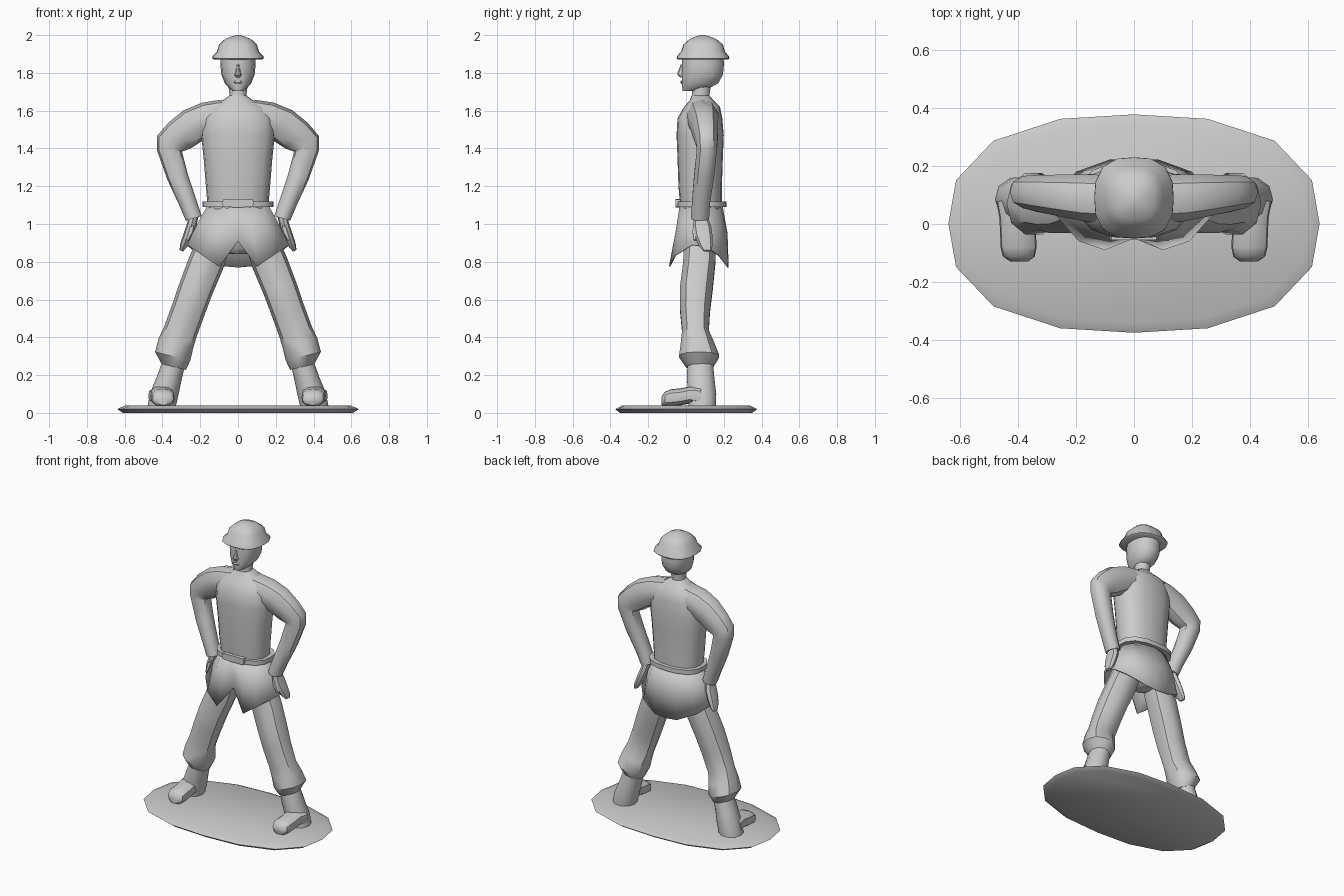
import bpy, bmesh
from math import cos, sin, pi, radians
from mathutils import Vector


def make(name, rings, caps=True, mirror=False, solid=0):
    """Skin a list of closed point rings."""
    bm = bmesh.new()
    loops = [[bm.verts.new(p) for p in r] for r in rings]
    n = len(loops[0])
    for a, b in zip(loops, loops[1:]):
        for i in range(n):
            j = (i + 1) % n
            bm.faces.new((a[i], a[j], b[j], b[i]))
    if caps:
        bm.faces.new(loops[0])
        bm.faces.new(loops[-1])
    bmesh.ops.recalc_face_normals(bm, faces=bm.faces[:])
    me = bpy.data.meshes.new(name)
    bm.to_mesh(me)
    bm.free()
    ob = bpy.data.objects.new(name, me)
    bpy.context.collection.objects.link(ob)
    if mirror:
        ob.modifiers.new("mirror", 'MIRROR').use_mirror_merge = False
    if solid:
        ob.modifiers.new("thickness", 'SOLIDIFY').thickness = solid
    return ob


def ring(c, u, v, n=12, e=2.0):
    """Superellipse ring around c with half-axes u and v."""
    c, u, v = Vector(c), Vector(u), Vector(v)
    pts = []
    for i in range(n):
        a = 2 * pi * i / n
        k = (abs(cos(a)) ** e + abs(sin(a)) ** e) ** (-1 / e)
        pts.append(c + u * k * cos(a) + v * k * sin(a))
    return pts


def stack(rows, n=16, e=2.0):
    """Level rings from (z, half width, front y, back y)."""
    return [ring((0, (f + b) / 2, z), (w, 0, 0), (0, (b - f) / 2, 0), n, e) for z, w, f, b in rows]


def limb(rows, n=10, e=2.2):
    """Rings from (x, y, z, half width, half depth, tilt in degrees)."""
    return [ring((x, y, z), (w * cos(radians(t)), 0, w * sin(radians(t))), (0, d, 0), n, e)
            for x, y, z, w, d, t in rows]


# oval ground plate
make("base_plate", stack([(0.0, 0.61, -0.35, 0.35), (0.02, 0.64, -0.375, 0.378),
                          (0.038, 0.60, -0.34, 0.34)], 16, 2.5))

# torso with sloping shoulders
make("torso", stack([(1.08, 0.16, -0.03, 0.19), (1.2, 0.17, -0.04, 0.19), (1.35, 0.182, -0.045, 0.195),
                     (1.47, 0.195, -0.05, 0.2), (1.56, 0.19, -0.045, 0.192), (1.62, 0.15, -0.01, 0.18),
                     (1.655, 0.08, 0.02, 0.145), (1.68, 0.045, 0.03, 0.125)], 16, 2.5))

# neck, head, nose, lips and ears
make("neck", stack([(1.64, 0.055, 0.02, 0.13), (1.68, 0.044, 0.03, 0.125), (1.76, 0.055, 0.03, 0.14)], 10))
make("head", stack([(1.705, 0.028, -0.018, 0.06), (1.722, 0.05, -0.022, 0.13), (1.745, 0.07, -0.022, 0.172),
                    (1.79, 0.088, -0.024, 0.197), (1.84, 0.093, -0.024, 0.202), (1.92, 0.09, -0.02, 0.2)], 14, 2.3))
make("nose", stack([(1.775, 0.012, -0.03, 0.0), (1.79, 0.019, -0.046, 0.0),
                    (1.80, 0.014, -0.045, 0.0), (1.845, 0.008, -0.028, 0.0)], 8))
make("lips", stack([(1.742, 0.016, -0.026, 0.0), (1.75, 0.026, -0.03, 0.0), (1.76, 0.014, -0.027, 0.0)], 8))

# helmet dome and flared brim
make("helmet", stack([(1.87, 0.125, -0.04, 0.222), (1.877, 0.137, -0.05, 0.23), (1.888, 0.135, -0.048, 0.228),
                      (1.912, 0.112, -0.026, 0.206), (1.95, 0.1, -0.014, 0.196), (1.978, 0.07, 0.018, 0.162),
                      (1.993, 0.035, 0.05, 0.125), (2.0, 0.01, 0.075, 0.1)], 16, 2.8))

# belt and buckle
make("belt", stack([(1.09, 0.188, -0.05, 0.215), (1.12, 0.188, -0.05, 0.215)], 16, 2.7))
make("belt_buckle", [ring((0, y, 1.11), (0.085, 0, 0), (0, 0, 0.022), 8, 8) for y in (-0.03, -0.056)])

# tunic skirt, split at the front: half rows mirrored into full rings
hem = [(0, -0.05, 0.91), (0.1, -0.09, 0.775), (0.19, -0.06, 0.835), (0.27, 0.03, 0.89),
       (0.262, 0.11, 0.88), (0.2, 0.18, 0.83), (0.085, 0.222, 0.777), (0, 0.226, 0.77)]
mid = [(0, -0.045, 1.0), (0.075, -0.055, 0.96), (0.15, -0.035, 0.98), (0.216, 0.04, 1.0),
       (0.213, 0.11, 1.0), (0.16, 0.185, 0.98), (0.075, 0.215, 0.96), (0, 0.22, 0.95)]
waist = [(0.165 * sin(pi * i / 7), 0.08 - 0.113 * cos(pi * i / 7), 1.1) for i in range(8)]
full = lambda half: half + [(-x, y, z) for x, y, z in half[-2:0:-1]]
make("tunic_skirt", [full(waist), full(mid), full(hem)], caps=False, solid=0.008)

# hips hidden under the skirt
make("hips", stack([(1.05, 0.15, -0.02, 0.18), (0.95, 0.16, -0.02, 0.18), (0.87, 0.11, 0.0, 0.16),
                    (0.84, 0.04, 0.03, 0.13)], 12))

# trouser legs with a baggy cuff
make("leg", limb([(0.1, 0.075, 0.97, 0.085, 0.09, 18), (0.17, 0.07, 0.79, 0.095, 0.088, 20),
                  (0.222, 0.055, 0.66, 0.092, 0.09, 22), (0.265, 0.048, 0.54, 0.09, 0.082, 22),
                  (0.305, 0.05, 0.43, 0.09, 0.073, 20), (0.328, 0.06, 0.37, 0.095, 0.09, 16),
                  (0.346, 0.07, 0.3, 0.096, 0.11, 14), (0.34, 0.072, 0.243, 0.066, 0.072, 14)]), mirror=True)

# boots: shaft, then foot running forward
make("boot_shaft", limb([(0.338, 0.075, 0.27, 0.06, 0.07, 12), (0.365, 0.078, 0.18, 0.066, 0.075, 10),
                         (0.39, 0.085, 0.1, 0.075, 0.078, 5), (0.405, 0.085, 0.03, 0.075, 0.075, 0)]), mirror=True)
foot = [(0.405, 0.08, 0.07, 0.035, 0.14), (0.402, 0.02, 0.062, 0.05, 0.14), (0.4, -0.03, 0.062, 0.04, 0.13),
        (0.398, -0.08, 0.062, 0.035, 0.125), (0.397, -0.112, 0.055, 0.035, 0.112),
        (0.396, -0.13, 0.03, 0.042, 0.085)]
make("boot_foot", [ring((x, y, (lo + hi) / 2), (w, 0, 0), (0, 0, (hi - lo) / 2), 12, 2.8)
                   for x, y, w, lo, hi in foot], mirror=True)

# arms: shoulder to elbow to wrist, hands on hips
make("arm", limb([(0.07, 0.085, 1.575, 0.085, 0.085, 78), (0.16, 0.09, 1.555, 0.092, 0.085, 72),
                  (0.24, 0.098, 1.52, 0.095, 0.075, 60), (0.31, 0.105, 1.468, 0.09, 0.066, 50),
                  (0.362, 0.11, 1.425, 0.078, 0.058, 32), (0.362, 0.11, 1.385, 0.066, 0.056, 2),
                  (0.32, 0.095, 1.25, 0.056, 0.055, -18), (0.268, 0.08, 1.12, 0.048, 0.05, -20),
                  (0.234, 0.074, 1.03, 0.044, 0.05, -16)]), mirror=True)
make("hand", limb([(0.235, 0.078, 1.04, 0.028, 0.036, -10), (0.247, 0.085, 0.99, 0.026, 0.048, 10),
                   (0.266, 0.092, 0.94, 0.024, 0.048, 15), (0.288, 0.105, 0.885, 0.02, 0.036, 20),
                   (0.3, 0.112, 0.858, 0.01, 0.022, 20)], 8), mirror=True)
make("thumb", limb([(0.24, 0.06, 1.01, 0.016, 0.018, 10), (0.25, 0.05, 0.96, 0.018, 0.018, 15),
                    (0.27, 0.05, 0.915, 0.01, 0.01, 15)], 6), mirror=True)

# smooth shading with sharp edges kept
bpy.ops.object.select_all(action='SELECT')
bpy.context.view_layer.objects.active = bpy.context.selected_objects[0]
bpy.ops.object.shade_smooth_by_angle(angle=radians(40))
